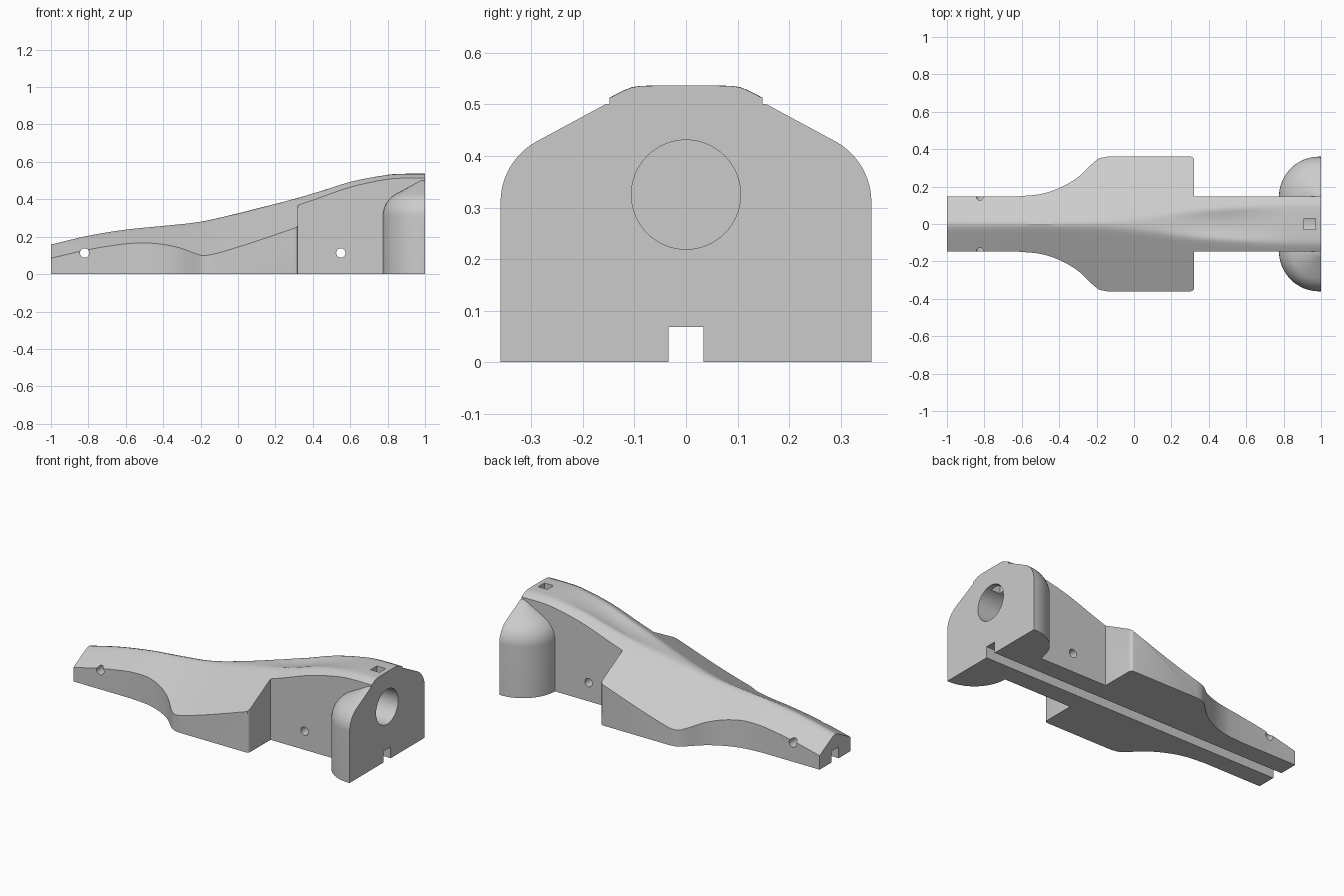
import bpy, bmesh, math
from math import sin, cos, pi, sqrt, radians

if "Cube" in bpy.data.objects:
    bpy.data.objects.remove(bpy.data.objects["Cube"], do_unlink=True)

grey = bpy.data.materials.new("light_grey")
grey.use_nodes = True
grey.diffuse_color = (0.6, 0.6, 0.6, 1)
grey.node_tree.nodes["Principled BSDF"].inputs["Base Color"].default_value = (0.6, 0.6, 0.6, 1)


def smooth_curve(points, x):
    """Smooth curve through the (x, value) points, level beyond both ends."""
    if x <= points[0][0]:
        return points[0][1]
    if x >= points[-1][0]:
        return points[-1][1]
    i = max(k for k in range(len(points) - 1) if points[k][0] <= x)

    def slope(k):
        a, b = points[max(k - 1, 0)], points[min(k + 1, len(points) - 1)]
        return (b[1] - a[1]) / (b[0] - a[0])

    (x0, v0), (x1, v1) = points[i], points[i + 1]
    h = x1 - x0
    t = (x - x0) / h
    return (v0 * (2 * t**3 - 3 * t**2 + 1) + v1 * (3 * t**2 - 2 * t**3)
            + h * slope(i) * (t**3 - 2 * t**2 + t) + h * slope(i + 1) * (t**3 - t**2))


def finish(name, bm):
    bmesh.ops.recalc_face_normals(bm, faces=bm.faces)
    mesh = bpy.data.meshes.new(name)
    bm.to_mesh(mesh)
    bm.free()
    mesh.materials.append(grey)
    obj = bpy.data.objects.new(name, mesh)
    bpy.context.collection.objects.link(obj)
    return obj


def loft(name, rings):
    """Closed solid through a row of equal-sized rings."""
    bm = bmesh.new()
    rows = [[bm.verts.new(p) for p in ring] for ring in rings]
    n = len(rows[0])
    for a, b in zip(rows, rows[1:]):
        for k in range(n):
            bm.faces.new((a[k], a[(k + 1) % n], b[(k + 1) % n], b[k]))
    bm.faces.new(rows[0])
    bm.faces.new(rows[-1])
    return finish(name, bm)


def box(name, x0, x1, y, z0, z1):
    return loft(name, [[(x0, -y, z), (x1, -y, z), (x1, y, z), (x0, y, z)] for z in (z0, z1)])


def rod(name, centre, radius, length, axis, sides):
    """Cylinder along x or y."""
    rings = []
    for s in (-length / 2, length / 2):
        ring = []
        for k in range(sides):
            a = 2 * pi * k / sides
            u, v = radius * cos(a), radius * sin(a)
            off = (s, u, v) if axis == "x" else (u, s, v)
            ring.append(tuple(c + o for c, o in zip(centre, off)))
        rings.append(ring)
    return loft(name, rings)


def combine(obj, tool, operation):
    """Apply a boolean and discard the tool."""
    mod = obj.modifiers.new(operation.title(), "BOOLEAN")
    mod.operation, mod.object, mod.solver = operation, tool, "EXACT"
    bpy.ops.object.select_all(action="DESELECT")
    bpy.context.view_layer.objects.active = obj
    obj.select_set(True)
    bpy.ops.object.modifier_apply(modifier=mod.name)
    bpy.data.objects.remove(tool, do_unlink=True)


# Ridge height and half width of the flat crown along the length
ridge = [(-1, .16), (-.8, .207), (-.6, .24), (-.4, .26), (-.2, .282), (0, .326),
         (.2, .378), (.4, .435), (.6, .497), (.8, .533), (.9, .537), (1, .537)]
crown = [(-1, .012), (-.4, .008), (-.1, .02), (.32, .07), (.6, .09), (.85, .105), (1, .105)]


def roof_height(x, y):
    t = smooth_curve(crown, x)
    u = abs(y) - t
    z = smooth_curve(ridge, x) - .55 * .5 * (u + sqrt(u * u + .0002))
    if .1 < x < .9:  # shallow hollow along the crown
        z -= .016 * sin(pi * (x - .1) / .8) ** 2 * max(0, 1 - (y / t) ** 2)
    return max(z, .02)


# Sloping roof solid, wider than the body
half, count = .42, 56
ys = [-half + 2 * half * k / count for k in range(count + 1)]
rings = []
for i in range(85):
    x = -1.05 + i * .025
    rings.append([(x, -half, -.05)] + [(x, y, roof_height(x, y)) for y in ys]
                 + [(x, half, -.05)])
body = loft("dragster_body", rings)

# Plan outline: slim nose, flared flanks, slim tail
flare = [(-.62, .148), (-.5, .16), (-.4, .192), (-.3, .25), (-.22, .325),
         (-.185, .351), (-.14, .36)]
side = [(-1.1, .148)]
side += [(-.62 + .48 * k / 32, smooth_curve(flare, -.62 + .48 * k / 32)) for k in range(33)]
side += [(.304 + .018 * sin(a), .342 + .018 * cos(a)) for a in (0, pi / 6, pi / 3, pi / 2)]
side += [(.322, .148), (1.1, .148)]
outline = [(x, -w) for x, w in side] + [(x, w) for x, w in reversed(side)]
plan = loft("plan_cutter", [[(x, y, z) for x, y in outline] for z in (-.2, .8)])
combine(body, plan, "INTERSECT")

# Domed rear pod: rounded plan, shrinking as it rises
reach, cx, cy = .215, .99, .145
profile = [(0, -.04)]
profile += [(.135 * (1 - cos(radians(a))), .31 + .135 * sin(radians(a)))
            for a in range(0, 63, 6)]
profile += [(s, .429 + .54 * (s - .0716)) for s in (.11, .15, .18, .205)]
rings = []
for inset, z in profile:
    r = reach - inset
    arc = [(cx - r * sin(pi / 2 * k / 16), cy + r * cos(pi / 2 * k / 16)) for k in range(17)]
    right = [(1.04, cy + r)] + arc
    rings.append([(x, y, z) for x, y in right] + [(x, -y, z) for x, y in reversed(right)])
combine(body, loft("rear_pod", rings), "UNION")

# Trim the ends and the base flat
combine(body, box("trim", -1, 1, .6, 0, 1), "INTERSECT")

# Underside slot, rear bore, top port and axle holes
combine(body, box("slot", -1.2, 1.2, .034, -.1, .068), "DIFFERENCE")
combine(body, rod("bore", (.8, 0, .325), .106, .7, "x", 64), "DIFFERENCE")
combine(body, box("port", .91, .97, .03, .36, .8), "DIFFERENCE")
for x in (-.82, .55):
    combine(body, rod("axle_hole", (x, 0, .113), .025, 1.2, "y", 32), "DIFFERENCE")

bpy.ops.object.select_all(action="DESELECT")
body.select_set(True)
bpy.context.view_layer.objects.active = body
bpy.ops.object.shade_smooth_by_angle(angle=radians(30))
